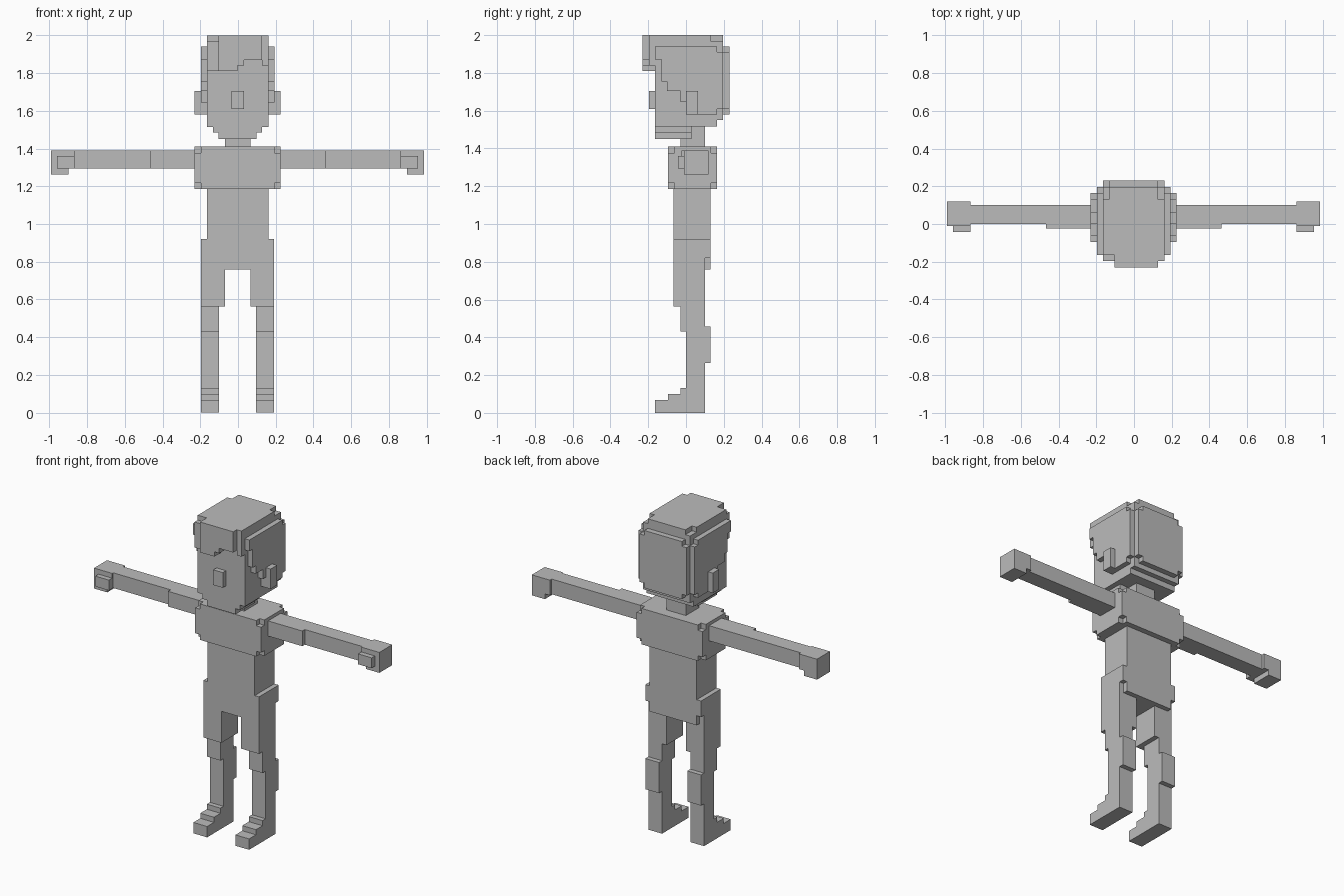
import bpy, bmesh

CX = -0.002  # symmetry plane of the figure

gray = bpy.data.materials.new("plain gray")
gray.diffuse_color = (0.5, 0.5, 0.5, 1)


def build(name, boxes, mirror=False):
    """Join boxes (x0,x1,y0,y1,z0,z1) into one clean blocky shell."""
    if mirror:
        boxes = [(-b[1], -b[0], *b[2:]) for b in boxes]
    ax = [sorted({v for b in boxes for v in b[2 * i:2 * i + 2]}) for i in range(3)]
    cells = set()
    for b in boxes:
        r = [range(ax[i].index(b[2 * i]), ax[i].index(b[2 * i + 1])) for i in range(3)]
        cells |= {(i, j, k) for i in r[0] for j in r[1] for k in r[2]}
    bm = bmesh.new()
    verts = {}

    def vert(p):
        if p not in verts:
            verts[p] = bm.verts.new((ax[0][p[0]] + CX, ax[1][p[1]], ax[2][p[2]]))
        return verts[p]

    for c in cells:
        for a in range(3):
            for s in (0, 1):
                n = list(c)
                n[a] += 2 * s - 1
                if tuple(n) in cells:
                    continue
                u, w = (a + 1) % 3, (a + 2) % 3
                loop = []
                for du, dw in ((0, 0), (1, 0), (1, 1), (0, 1)):
                    p = list(c)
                    p[a] += s
                    p[u] += du
                    p[w] += dw
                    loop.append(vert(tuple(p)))
                bm.faces.new(loop if s else loop[::-1])
    # merge coplanar cells into large flat faces
    bmesh.ops.dissolve_limit(bm, angle_limit=0.01, verts=bm.verts[:], edges=bm.edges[:])
    me = bpy.data.meshes.new(name)
    bm.to_mesh(me)
    bm.free()
    me.materials.append(gray)
    ob = bpy.data.objects.new(name, me)
    bpy.context.collection.objects.link(ob)


def sym(x, *rest):
    """Box centred on the symmetry plane."""
    return (-x, x, *rest)


# head: skull, jaw, neck, nose, ears and stepped hair
head = [
    sym(0.163, -0.163, 0.195, 1.58, 1.97),
    sym(0.163, -0.163, 0.195, 1.55, 1.58),
    sym(0.163, -0.163, 0.163, 1.515, 1.55),
    sym(0.13, -0.163, 0.03, 1.485, 1.515),
    sym(0.10, -0.163, 0.03, 1.45, 1.485),
    sym(0.067, -0.03, 0.10, 1.41, 1.515),
    sym(0.033, -0.195, -0.163, 1.61, 1.705),
    # cap and back of hair
    sym(0.163, -0.163, 0.13, 1.94, 2.0),
    sym(0.13, -0.163, 0.195, 1.94, 2.0),
    sym(0.163, 0.195, 0.23, 1.61, 1.91),
    sym(0.13, 0.195, 0.23, 1.58, 1.94),
    # swept fringe
    (-0.163, 0.0, -0.195, -0.163, 1.81, 1.97),
    (0.0, 0.163, -0.195, -0.163, 1.905, 2.0),
    (-0.10, 0.0, -0.23, -0.163, 1.81, 2.0),
    (0.0, 0.033, -0.23, -0.163, 1.84, 2.0),
    (0.033, 0.13, -0.23, -0.163, 1.87, 2.0),
    (0.13, 0.163, -0.195, -0.163, 1.84, 1.905),
]
# side hair, a staircase falling towards the ear
steps = [(-0.163, 1.87), (-0.13, 1.755), (-0.10, 1.705), (-0.03, 1.645), (0.0, 1.58)]
for y, z in steps:
    head.append(sym(0.195, y, 0.163, z, 1.94))
head.append(sym(0.195, 0.163, 0.195, 1.61, 1.91))
head.append(sym(0.228, 0.0, 0.063, 1.58, 1.705))
build("head", head)

# chest block with its corners notched away
N = 0.033
X, Y0, Y1, Z0, Z1 = 0.228, -0.095, 0.165, 1.185, 1.41
build("chest", [
    sym(X - N, Y0, Y1, Z0, Z1),
    sym(X, Y0 + N, Y1 - N, Z0, Z1),
    sym(X, Y0, Y1, Z0 + N, Z1 - N),
])

# waist, hips and legs in one shell
lower = [
    sym(0.163, -0.065, 0.13, 0.92, 1.185),
    sym(0.193, -0.065, 0.10, 0.76, 0.92),
    sym(0.193, 0.10, 0.13, 0.82, 0.92),
    sym(0.163, 0.10, 0.13, 0.76, 0.92),
]
leg = [
    (0.067, 0.193, -0.065, 0.10, 0.563, 0.76),   # thigh
    (0.098, 0.193, -0.03, 0.10, 0.43, 0.563),    # knee
    (0.098, 0.193, 0.0, 0.13, 0.265, 0.457),     # calf
    (0.098, 0.193, 0.0, 0.10, 0.0, 0.43),        # shin and heel
    (0.098, 0.193, -0.03, 0.0, 0.10, 0.132),     # stepped foot
    (0.098, 0.193, -0.095, 0.0, 0.068, 0.10),
    (0.098, 0.193, -0.163, 0.0, 0.0, 0.068),
]
for b in leg:
    lower += [b, (-b[1], -b[0], *b[2:])]
build("waist_and_legs", lower)

# arms with hand and thumb
arm = [
    (0.228, 0.465, -0.025, 0.10, 1.295, 1.39),
    (0.465, 0.863, 0.0, 0.10, 1.295, 1.39),
    (0.863, 0.897, -0.01, 0.118, 1.295, 1.39),
    (0.897, 0.988, -0.01, 0.118, 1.262, 1.39),
    (0.863, 0.957, -0.042, -0.01, 1.295, 1.36),
]
build("right_side_arm", arm)
build("left_side_arm", arm, mirror=True)
